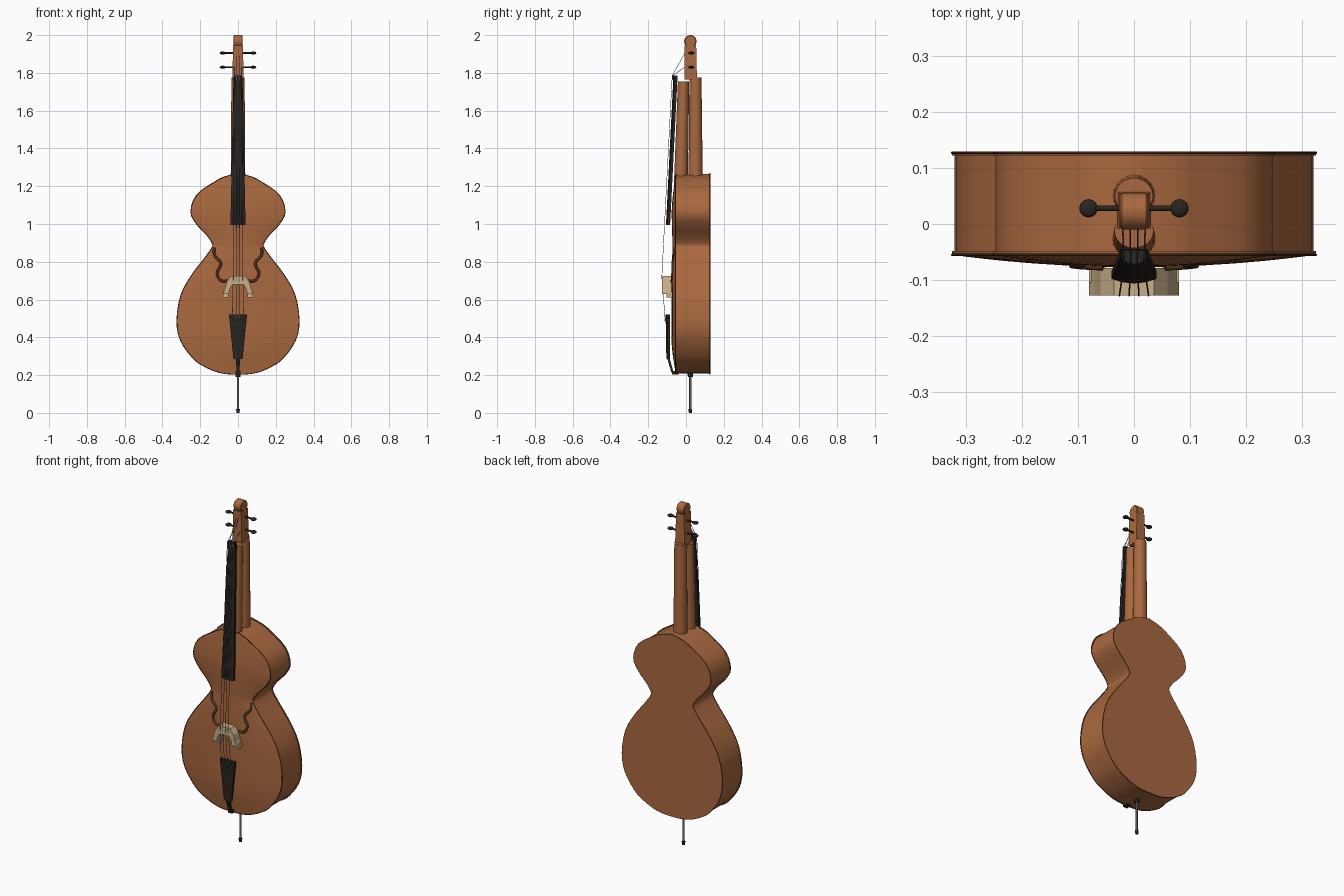
import bpy, bmesh, math
from mathutils import Vector

if "Cube" in bpy.data.objects:
    bpy.data.objects.remove(bpy.data.objects["Cube"])


def material(name, rgb):
    m = bpy.data.materials.new(name)
    m.diffuse_color = (*rgb, 1)
    m.use_nodes = True
    m.node_tree.nodes["Principled BSDF"].inputs["Base Color"].default_value = m.diffuse_color
    return m


WOOD = material("varnished_wood", (0.40, 0.14, 0.05))
EDGE = material("dark_wood", (0.10, 0.035, 0.015))
EBONY = material("ebony", (0.022, 0.018, 0.015))
MAPLE = material("maple", (0.58, 0.43, 0.25))
STEEL = material("steel", (0.13, 0.13, 0.13))


def finish(name, bm, mat, smooth=True):
    bmesh.ops.remove_doubles(bm, verts=bm.verts, dist=1e-5)
    bmesh.ops.recalc_face_normals(bm, faces=bm.faces)
    me = bpy.data.meshes.new(name)
    bm.to_mesh(me)
    bm.free()
    me.materials.append(mat)
    ob = bpy.data.objects.new(name, me)
    bpy.context.collection.objects.link(ob)
    if smooth:
        bpy.ops.object.select_all(action='DESELECT')
        ob.select_set(True)
        bpy.context.view_layer.objects.active = ob
        bpy.ops.object.shade_smooth_by_angle(angle=math.radians(40))
    return ob


def loft(name, rings, mat, smooth=True, caps=True):
    bm = bmesh.new()
    vs = [[bm.verts.new(p) for p in r] for r in rings]
    n = len(vs[0])
    for a, b in zip(vs, vs[1:]):
        for i in range(n):
            bm.faces.new((a[i], a[(i + 1) % n], b[(i + 1) % n], b[i]))
    if caps:
        bm.faces.new(vs[0])
        bm.faces.new(vs[-1])
    return finish(name, bm, mat, smooth)


def oval(z, cy, rx, ry, n=20):
    return [(rx * math.cos(2 * math.pi * i / n), cy + ry * math.sin(2 * math.pi * i / n), z) for i in range(n)]


def slab(z, hw, y0, y1):
    return [(-hw, y0, z), (hw, y0, z), (hw, y1, z), (-hw, y1, z)]


def tube(name, pts, r, mat, smooth_path=False):
    cu = bpy.data.curves.new(name, 'CURVE')
    cu.dimensions = '3D'
    cu.bevel_depth, cu.bevel_resolution, cu.use_fill_caps = r, 1, True
    sp = cu.splines.new('NURBS' if smooth_path else 'POLY')
    sp.points.add(len(pts) - 1)
    for p, co in zip(sp.points, pts):
        p.co = (*co, 1)
    if smooth_path:
        sp.use_endpoint_u, sp.order_u = True, 3
    cu.materials.append(mat)
    ob = bpy.data.objects.new(name, cu)
    bpy.context.collection.objects.link(ob)


# Body outline: half width and height, bottom to top
KEYS = [(0.0, 0.205), (0.06, 0.207), (0.12, 0.22), (0.185, 0.25), (0.24, 0.29), (0.305, 0.385),
        (0.324, 0.49), (0.302, 0.625), (0.245, 0.73), (0.18, 0.815), (0.138, 0.875), (0.138, 0.90),
        (0.165, 0.94), (0.22, 1.0), (0.25, 1.065), (0.218, 1.155), (0.12, 1.225), (0.07, 1.25), (0.0, 1.268)]


def spline(keys, steps):
    out = []
    for i in range(len(keys) - 1):
        p0, p1, p2, p3 = [Vector(keys[min(max(i + k, 0), len(keys) - 1)]) for k in (-1, 0, 1, 2)]
        for s in range(steps):
            t = s / steps
            out.append(0.5 * (2 * p1 + (p2 - p0) * t + (2 * p0 - 5 * p1 + 4 * p2 - p3) * t * t
                              + (3 * p1 - p0 - 3 * p2 + p3) * t ** 3))
    return out + [Vector(keys[-1])]


HALF = spline(KEYS, 3)
HALF[0].x = HALF[-1].x = 0
LOOP = HALF + [Vector((-p.x, p.y)) for p in HALF[-2:0:-1]]


def half_width(z):
    for a, b in zip(HALF, HALF[1:]):
        if a.y <= z <= b.y:
            return a.x + (b.x - a.x) * (z - a.y) / max(b.y - a.y, 1e-6)
    return 0.01


def front_y(x, z):
    # arched belly height over the outline
    w = max(half_width(z), 1e-4)
    t = min(abs(x) / w, 1)
    fade = min(1, max(0, (z - 0.205) / 0.2), max(0, (1.268 - z) / 0.22))
    return -0.055 - 0.022 * (1 - t ** 2) * math.sin(fade * math.pi / 2) * min(1, 0.55 + w * 1.6)


def outline(y, inset=0.0):
    k = 1 - inset / 0.32
    return [(p.x * k, y, 0.735 + (p.y - 0.735) * (1 - inset / 0.53)) for p in LOOP]


# Ribs, back plate, front edge
loft("ribs", [outline(-0.052, 0.004), outline(0.124, 0.004)], WOOD, caps=False)
loft("back_plate", [outline(0.122), outline(0.129)], WOOD)
loft("front_edge", [outline(-0.048), outline(-0.055)], WOOD, caps=False)
for name, y in (("front_purfling", -0.055), ("back_purfling", 0.127)):
    pts = outline(y, -0.0002)
    tube(name, pts + pts[:1], 0.0022, EDGE)

# Arched belly as rows across the outline
bm = bmesh.new()
N = 16
rows = []
for p in HALF:
    rows.append([bm.verts.new((x, front_y(x, p.y), p.y))
                 for x in [p.x * math.sin(math.pi / 2 * (2 * i / N - 1)) for i in range(N + 1)]])
for a, b in zip(rows, rows[1:]):
    for i in range(N):
        bm.faces.new((a[i], a[i + 1], b[i + 1], b[i]))
bmesh.ops.dissolve_degenerate(bm, dist=1e-5, edges=bm.edges)
finish("belly", bm, WOOD)

# Sound holes
SOUND = [(0.125, 0.875), (0.13, 0.845), (0.115, 0.82), (0.09, 0.80), (0.095, 0.77),
         (0.115, 0.745), (0.10, 0.705), (0.075, 0.695), (0.055, 0.70)]
for s, side in ((-1, "left"), (1, "right")):
    tube("sound_hole_" + side, [(s * x, front_y(x, z) - 0.001, z) for x, z in SOUND], 0.007, EDGE, True)

# Neck: rear shaft and front shaft under the fingerboard
loft("neck_rear", [oval(1.20, 0.051, 0.038, 0.038), oval(1.775, 0.05, 0.034, 0.032)], WOOD)
loft("neck_front", [oval(1.18, -0.028, 0.039, 0.037), oval(1.755, -0.013, 0.035, 0.03)], WOOD)

# Fingerboard with cambered top, and nut


def board(z, hw, yf, yb):
    top = [(hw * t, yf + 0.008 * t * t, z) for t in (-1, -0.5, 0, 0.5, 1)]
    return top + [(hw, yb, z), (-hw, yb, z)]


loft("fingerboard", [board(0.995, 0.040, -0.106, -0.084), board(1.775, 0.024, -0.067, -0.045)], EBONY)
loft("nut", [board(1.763, 0.024, -0.072, -0.046), board(1.785, 0.022, -0.072, -0.046)], EBONY)

# Pegbox and scroll
loft("pegbox", [slab(1.765, 0.030, -0.008, 0.058), slab(1.945, 0.026, -0.008, 0.054)], WOOD)


def disc(x, r, n=24):
    return [(x, 0.023 + r * math.cos(2 * math.pi * i / n), 1.967 + r * math.sin(2 * math.pi * i / n)) for i in range(n)]


loft("scroll", [disc(-0.025, 0.029), disc(-0.021, 0.033), disc(0.021, 0.033), disc(0.025, 0.029)], WOOD)

# Pegs with flattened knobs
for z in (1.83, 1.905):
    for s, side in ((-1, "left"), (1, "right")):
        tube(f"peg_{side}_{z}", [(s * 0.015, 0.028, z), (s * 0.08, 0.028, z)], 0.005, EBONY)
        bm = bmesh.new()
        bmesh.ops.create_uvsphere(bm, u_segments=14, v_segments=8, radius=0.0165)
        for v in bm.verts:
            v.co = (v.co.x + s * 0.081, v.co.y + 0.028, v.co.z * 0.5 + z)
        finish(f"peg_knob_{side}_{z}", bm, EBONY)

# Bridge: arch profile extruded front to back
ARCH = [(0.0, 0.727, 0.683), (0.035, 0.722, 0.68)]
outer = [(0.036, 0.725), (0.060, 0.695), (0.070, 0.655), (0.080, 0.63)]
inner = [(0.050, 0.63), (0.042, 0.66), (0.028, 0.68)]
prof = outer + inner
prof = prof + [(-x, z) for x, z in reversed(prof)]
loft("bridge", [[(x, -0.127, z) for x, z in prof], [(x, -0.078, z) for x, z in prof]], MAPLE, False)
for s, side in ((-1, "left"), (1, "right")):
    loft("bridge_foot_" + side, [[(s * 0.065 + x, y, z) for x, y in
         ((-0.015, -0.104), (0.015, -0.104), (0.015, -0.070), (-0.015, -0.070))] for z in (0.61, 0.64)], MAPLE, False)

# Tailpiece, tail cord and saddle
loft("tailpiece", [board(0.285, 0.024, -0.104, -0.086), board(0.52, 0.048, -0.108, -0.084)], EBONY)
loft("tail_cord", [slab(0.215, 0.008, -0.078, -0.066), slab(0.295, 0.011, -0.101, -0.088)], EBONY)
loft("saddle", [slab(0.203, 0.014, -0.074, -0.040), slab(0.222, 0.014, -0.074, -0.040)], EBONY)

# Strings from pegbox over nut and bridge to tailpiece
for i in range(4):
    t = (i - 1.5) / 1.5
    tube(f"string_{i + 1}", [(t * 0.02, -0.006, 1.83 if i in (0, 3) else 1.905), (t * 0.018, -0.073, 1.785),
                             (t * 0.026, -0.128, 0.72), (t * 0.030, -0.110, 0.49)], 0.0014, STEEL)
    loft(f"string_end_{i + 1}", [[(t * 0.030 + a, y, z) for a, z in
         ((-0.003, 0.487), (0.003, 0.487), (0.003, 0.497), (-0.003, 0.497))] for y in (-0.115, -0.1)], STEEL, False)

# End pin
loft("end_pin", [oval(0.01, 0.023, 0.006, 0.006, 12), oval(0.21, 0.023, 0.006, 0.006, 12)], STEEL)
loft("end_pin_tip", [oval(0.0, 0.023, 0.008, 0.008, 12), oval(0.02, 0.023, 0.010, 0.010, 12)], EBONY)
loft("end_pin_collar", [oval(0.19, 0.023, 0.013, 0.013, 12), oval(0.215, 0.023, 0.015, 0.015, 12)], EBONY)
